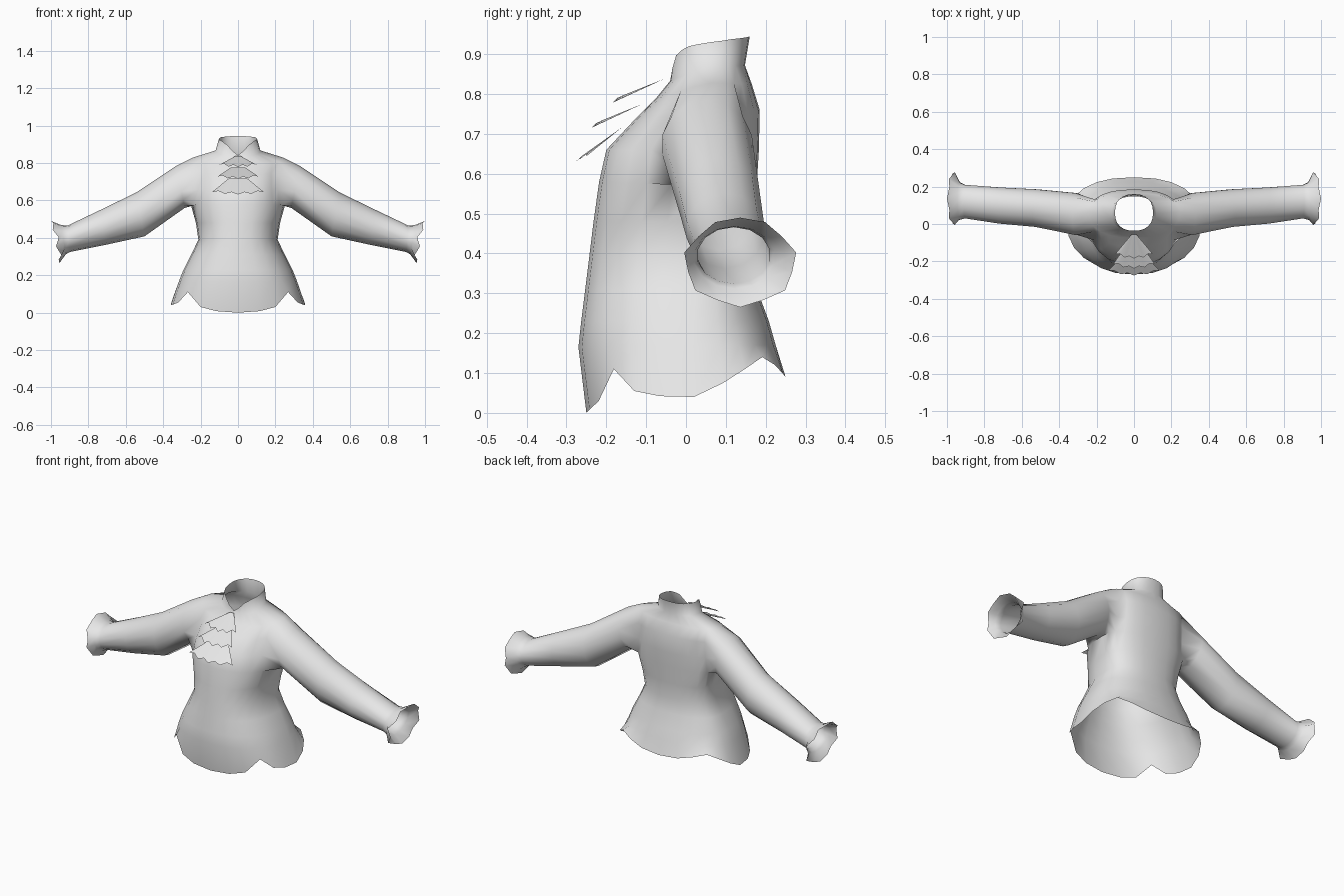
import bpy, bmesh, math
from mathutils import Vector

if "Cube" in bpy.data.objects:
    bpy.data.objects.remove(bpy.data.objects["Cube"])

cloth = bpy.data.materials.new("white cloth")
cloth.diffuse_color = (0.8, 0.8, 0.8, 1)
cloth.use_nodes = True
cloth.node_tree.nodes["Principled BSDF"].inputs["Base Color"].default_value = cloth.diffuse_color


def finish(bm, name, angle):
    bmesh.ops.recalc_face_normals(bm, faces=bm.faces)
    me = bpy.data.meshes.new(name)
    bm.to_mesh(me)
    bm.free()
    ob = bpy.data.objects.new(name, me)
    bpy.context.collection.objects.link(ob)
    me.materials.append(cloth)
    bpy.ops.object.select_all(action='DESELECT')
    ob.select_set(True)
    bpy.context.view_layer.objects.active = ob
    bpy.ops.object.shade_smooth_by_angle(angle=math.radians(angle))
    return ob


def spow(v, p):
    return math.copysign(abs(v) ** p, v)


# Torso: rings from hem to collar, angle 0 at the front
N = 24
HEM = [0, .008, .03, .11, .055, .042, .04, .075, .11, .14, .12, .098, .09]
COLLAR = [.842, .868, .897, .91, .92, .925, .93, .934, .938, .94, .942, .944, .945]
# half width, front y, back y, centre y, heights at front, side and back
RINGS = [
    (.36, -.25, .25, .02, HEM),
    (.315, -.27, .225, .02, (.165, .17, .17)),
    (.291, -.263, .208, .02, (.23, .23, .23)),
    (.25, -.253, .178, .025, (.31, .31, .31)),
    (.212, -.243, .165, .03, (.39, .39, .39)),
    (.225, -.232, .17, .04, (.48, .48, .48)),
    (.25, -.218, .178, .05, (.58, .57, .58)),
    (.24, -.2, .183, .055, (.66, .66, .66)),
    (.237, -.125, .185, .065, (.74, .745, .76)),
    (.245, -.075, .165, .065, (.79, .828, .825)),
    (.12, -.04, .148, .055, (.833, .867, .872)),
    (.102, -.036, .16, .06, COLLAR),
]
bm = bmesh.new()
rings = []
for w, yf, yb, yc, h in RINGS:
    ring = []
    for j in range(N):
        t = 2 * math.pi * j / N
        c = math.cos(t)
        k = spow(c, .85)
        y = yc + (k * (yf - yc) if c > 0 else -k * (yb - yc))
        if len(h) > 3:
            z = h[min(j, N - j)]
        else:
            z = h[1] + (h[0] - h[1]) * max(c, 0) + (h[2] - h[1]) * max(-c, 0)
        ring.append(bm.verts.new((w * spow(math.sin(t), .85), y, z)))
    rings.append(ring)

# Armholes are left open on both sides
LO, HI, C0, C1 = 6, 9, 4, 8
for i in range(len(rings) - 1):
    for j in range(N):
        side = min(j, N - 1 - j)
        if LO <= i < HI and C0 <= side < C1:
            continue
        n = (j + 1) % N
        bm.faces.new((rings[i][j], rings[i][n], rings[i + 1][n], rings[i + 1][j]))
for i in (7, 8):
    for j in (5, 6, 7):
        for q in (j, N - j):
            bm.verts.remove(rings[i][q])
            rings[i][q] = None

# Sleeves: top (x, z), bottom (x, z), front y, back y, from shoulder to cuff
SLEEVE = [
    ((.33, .785), (.285, .56), -.062, .168),
    ((.545, .642), (.50, .408), -.018, .188),
    ((.73, .552), (.71, .362), 0, .198),
    ((.91, .466), (.90, .324), .028, .212),
    ((.945, .468), (.92, .312), .02, .225),
    ((1.0, .49), (.955, .265), -.008, .28),
]
for s in (1, -1):
    col = lambda j: j if s > 0 else N - j
    loop = [rings[LO][col(j)] for j in range(C0, C1 + 1)]
    loop += [rings[i][col(C1)] for i in range(LO + 1, HI)]
    loop += [rings[HI][col(j)] for j in range(C1, C0 - 1, -1)]
    loop += [rings[i][col(C0)] for i in range(HI - 1, LO, -1)]
    M = len(loop)
    prev = loop
    for r, (top, bot, yf, yb) in enumerate(SLEEVE):
        a, b = Vector((top[0], 0, top[1])), Vector((bot[0], 0, bot[1]))
        cur = []
        for k in range(M):
            # loop index 2 is the armpit, index 9 the shoulder top
            t = 2 * math.pi * (k - 2) / M
            wave = .93 if r == 5 and k % 2 and k != 9 else 1
            p = (a + b) / 2 - (a - b) / 2 * math.cos(t) * wave
            p.y = (yf + yb) / 2 + (yb - yf) / 2 * math.sin(t) * wave
            if r == 5:
                p.x -= .025 * abs(math.sin(t)) * (wave == 1)
            cur.append(bm.verts.new((s * p.x, p.y, p.z)))
        for k in range(M):
            n = (k + 1) % M
            bm.faces.new((prev[k], prev[n], cur[n], cur[k]))
        prev = cur
finish(bm, "shirt", 60)

# Neck frills: top half width, bottom half width, top (y, z), bottom (y, z)
FRILLS = [
    (.012, .10, (-.055, .838), (-.185, .778)),
    (.04, .11, (-.11, .775), (-.238, .715)),
    (.05, .14, (-.16, .717), (-.275, .632)),
]
P = 8
for f, (w0, w1, t0, t1) in enumerate(FRILLS):
    bm = bmesh.new()
    rows = []
    for v in (0, .5, 1):
        row = []
        for j in range(P + 1):
            u = 2 * j / P - 1
            fold = (j % 2) * v
            y = t0[0] + (t1[0] - t0[0]) * v + .025 * u * u * v + .012 * fold
            z = t0[1] + (t1[1] - t0[1]) * v + .012 * u * u * v + .012 * fold
            row.append(bm.verts.new((u * (w0 + (w1 - w0) * v), y, z)))
        rows.append(row)
    for a, b in zip(rows, rows[1:]):
        for j in range(P):
            bm.faces.new((a[j], a[j + 1], b[j + 1], b[j]))
    finish(bm, ("upper", "middle", "lower")[f] + "_frill", 40)
